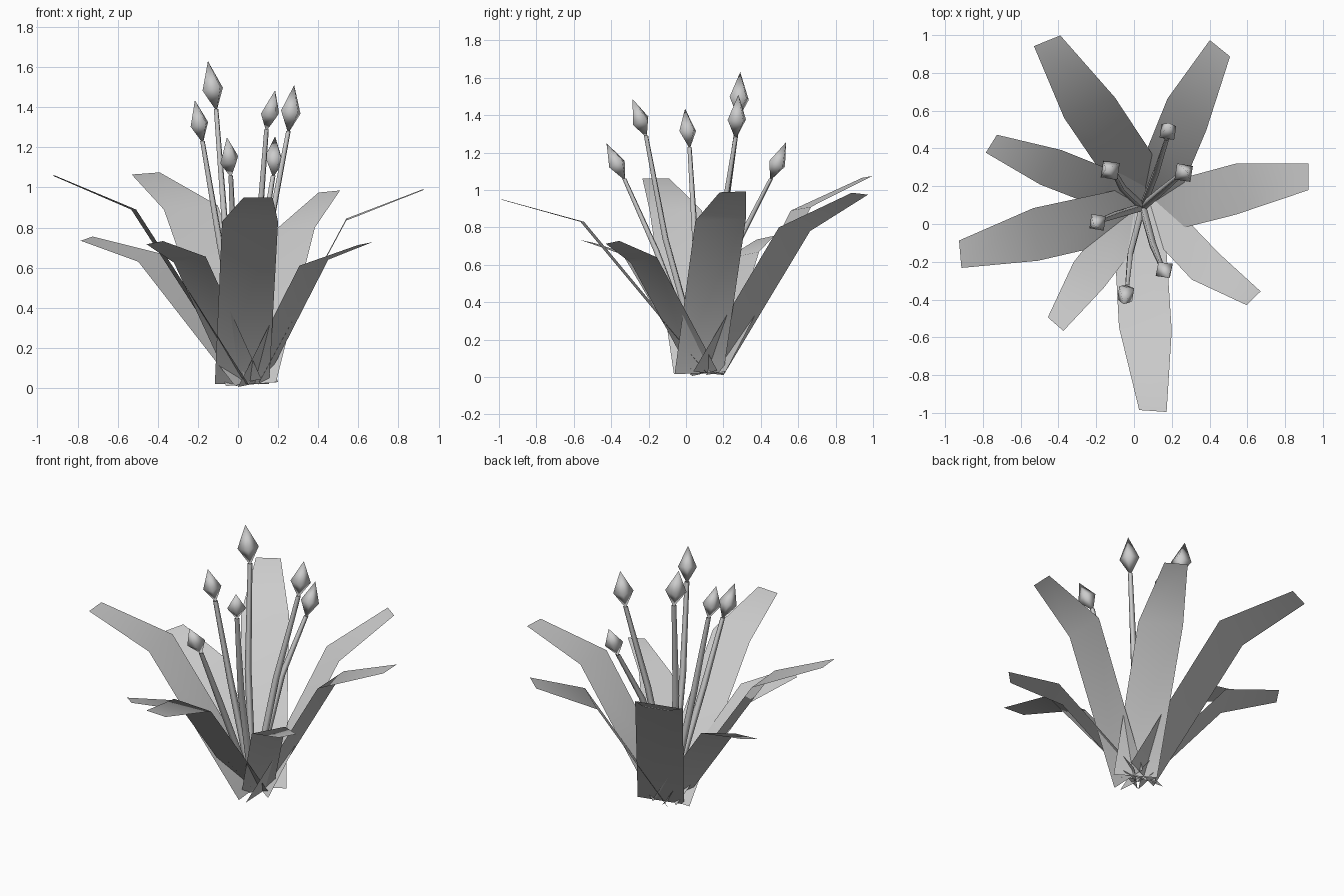
import bpy, bmesh
from math import radians, sin, cos, pi
from mathutils import Vector

cube = bpy.data.objects.get("Cube")
if cube:
    bpy.data.objects.remove(cube, do_unlink=True)

grey = bpy.data.materials.new("plant_grey")
grey.use_nodes = True
COLOUR = (0.6, 0.6, 0.6, 1)
grey.diffuse_color = COLOUR
grey.node_tree.nodes["Principled BSDF"].inputs["Base Color"].default_value = COLOUR


def finish(name, bm):
    mesh = bpy.data.meshes.new(name)
    bm.to_mesh(mesh)
    bm.free()
    mesh.materials.append(grey)
    mesh.shade_smooth()
    obj = bpy.data.objects.new(name, mesh)
    bpy.context.collection.objects.link(obj)


def leaf(name, heading, width, roll, base, bend, tip):
    """Flat strip of two panels, bent outward and narrowed at the tip."""
    a = radians(heading)
    side = Vector((-sin(a) * width, cos(a) * width, roll)) / 2
    bm = bmesh.new()
    rows = []
    for centre, scale in ((base, 0.97), (bend, 1), (tip, 0.52)):
        c = Vector(centre)
        rows.append([bm.verts.new(c - side * scale), bm.verts.new(c + side * scale)])
    for low, high in zip(rows, rows[1:]):
        bm.faces.new((low[0], high[0], high[1], low[1]))
    finish(name, bm)


def loft(name, points, radii, axis=None, sides=4):
    """Tube through the points; a zero radius makes a pointed end."""
    bm = bmesh.new()
    turn = Vector((0, 0, 1)).rotation_difference(axis or Vector((0, 0, 1)))
    rings = []
    for p, r in zip(points, radii):
        angles = [2 * pi * (i + 0.4) / sides for i in range(sides if r else 1)]
        rings.append([bm.verts.new(p + turn @ Vector((cos(t) * r, sin(t) * r, 0)))
                      for t in angles])
    for low, high in zip(rings, rings[1:]):
        for i in range(sides):
            j = (i + 1) % sides
            corners = [low[i % len(low)], low[j % len(low)],
                       high[j % len(high)], high[i % len(high)]]
            bm.faces.new(list(dict.fromkeys(corners)))
    finish(name, bm)


# Leaves: heading, width, roll, base, bend and tip centres
leaf("front_leaf", -94, 0.28, 0, (0.02, 0.12, 0.02), (0.06, -0.555, 0.83), (0.10, -0.99, 0.95))
leaf("left_leaf", 0, 0.27, 0.01, (0.10, 0.07, 0.02), (0.54, 0.185, 0.84), (0.925, 0.25, 0.99))
leaf("back_left_leaf", 51, 0.265, -0.02, (0.09, 0.12, 0.02), (0.28, 0.58, 0.79), (0.455, 0.93, 0.98))
leaf("back_right_leaf", 112, 0.29, -0.02, (0.07, 0.16, 0.02), (-0.235, 0.615, 0.9), (-0.46, 0.97, 1.07))
leaf("side_right_leaf", 148, 0.215, -0.04, (0.04, 0.11, 0.03), (-0.44, 0.30, 0.65), (-0.755, 0.425, 0.745))
leaf("right_leaf", 185, 0.28, 0, (0.04, 0.07, 0.02), (-0.52, -0.055, 0.89), (-0.92, -0.16, 1.06))
leaf("front_left_leaf", -46, 0.2, 0.03, (0.07, 0.10, 0.02), (0.378, -0.225, 0.625), (0.633, -0.393, 0.72))
leaf("front_right_leaf", 229, 0.21, 0.03, (0.04, 0.09, 0.03), (-0.24, -0.27, 0.64), (-0.415, -0.53, 0.725))

# Flower stalks: stem bend, bud bottom, bud tip
stalks = [
    ((-0.06, 0.19, 0.75), (-0.107, 0.28, 1.38), (-0.15, 0.29, 1.63)),
    ((-0.09, 0.05, 0.72), (-0.175, 0.02, 1.22), (-0.215, -0.005, 1.435)),
    ((-0.02, -0.16, 0.68), (-0.035, -0.325, 1.05), (-0.055, -0.425, 1.25)),
    ((0.10, -0.11, 0.74), (0.14, -0.21, 1.28), (0.185, -0.285, 1.485)),
    ((0.15, 0.18, 0.75), (0.25, 0.265, 1.27), (0.28, 0.28, 1.51)),
    ((0.12, 0.28, 0.72), (0.175, 0.45, 1.05), (0.185, 0.535, 1.255)),
]
root = Vector((0.045, 0.09, 0.02))
for n, stalk in enumerate(stalks, 1):
    bend, low, top = map(Vector, stalk)
    axis = top - low
    loft(f"stem_{n}", [root, bend, low + axis * 0.05], [0.022, 0.02, 0.014])
    # Diamond bud, widest below the middle
    loft(f"bud_{n}", [low, low + axis * 0.44, top],
         [0, axis.length * 0.25, 0], axis)
